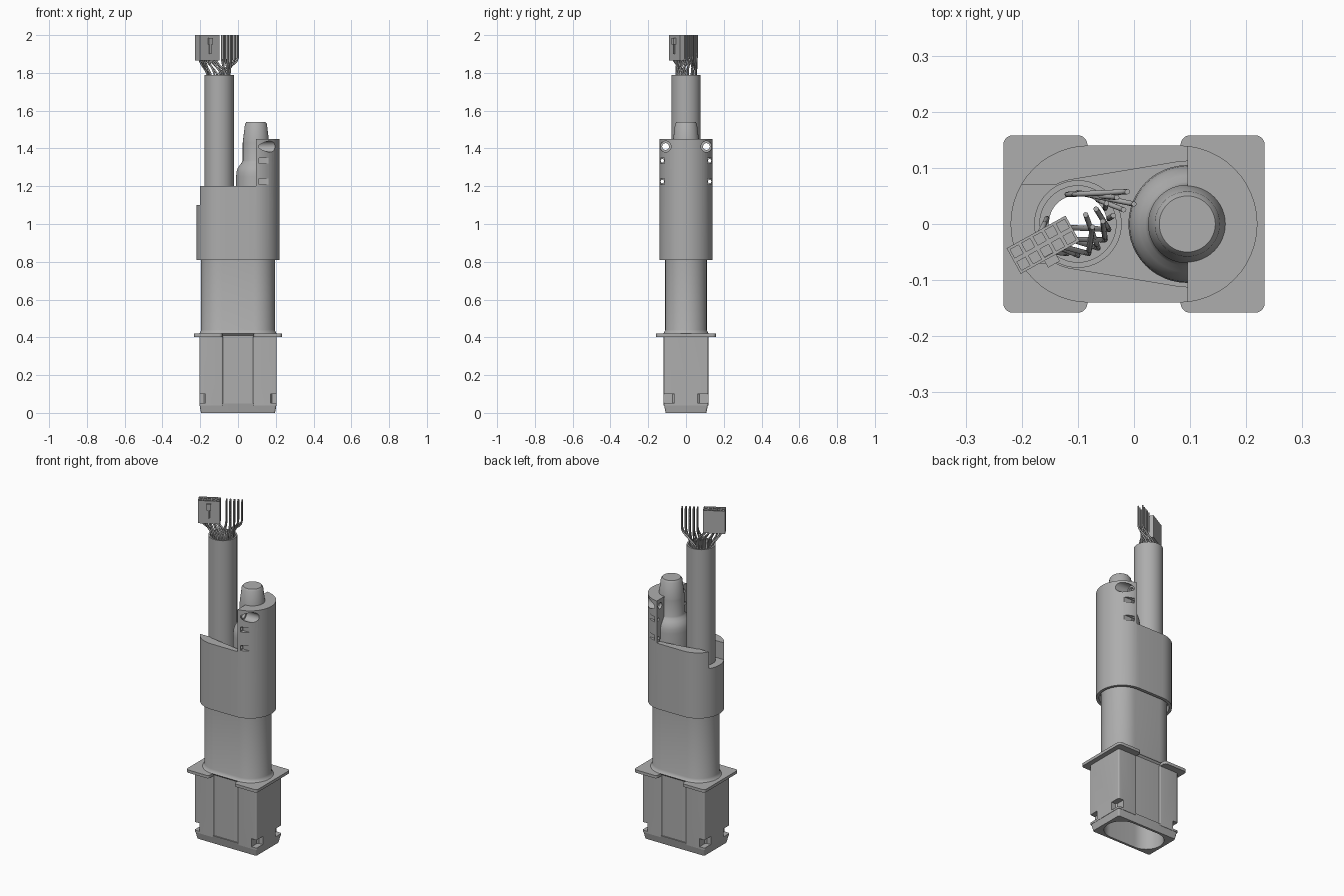
import bpy, bmesh, math
from mathutils import Vector, Matrix

cube = bpy.data.objects.get("Cube")
if cube:
    bpy.data.objects.remove(cube, do_unlink=True)

grey = bpy.data.materials.new("plain grey")
grey.use_nodes = True
COLOUR = (0.42, 0.42, 0.42, 1)
grey.diffuse_color = COLOUR
grey.node_tree.nodes["Principled BSDF"].inputs["Base Color"].default_value = COLOUR


# ---------- helpers ----------
def finish(bm, name):
    bmesh.ops.recalc_face_normals(bm, faces=bm.faces)
    me = bpy.data.meshes.new(name)
    bm.to_mesh(me)
    bm.free()
    ob = bpy.data.objects.new(name, me)
    bpy.context.collection.objects.link(ob)
    me.materials.append(grey)
    return ob


def arc(cx, cy, r, a0, a1, n=24):
    return [(cx + r * math.cos(math.radians(a0 + (a1 - a0) * i / n)),
             cy + r * math.sin(math.radians(a0 + (a1 - a0) * i / n))) for i in range(n + 1)]


def capsule(h, r):
    return arc(h, 0, r, -90, 90) + arc(-h, 0, r, 90, 270)


def rounded(x0, x1, y, r):
    return (arc(x1 - r, y - r, r, 0, 90, 6) + arc(x0 + r, y - r, r, 90, 180, 6)
            + arc(x0 + r, r - y, r, 180, 270, 6) + arc(x1 - r, r - y, r, 270, 360, 6))


def loft(name, rings):
    """Closed solid through (z, outline) rings of equal point count."""
    bm = bmesh.new()
    loops = [[bm.verts.new((x, y, z)) for x, y in pts] for z, pts in rings]
    n = len(loops[0])
    for a, b in zip(loops, loops[1:]):
        for i in range(n):
            j = (i + 1) % n
            bm.faces.new((a[i], a[j], b[j], b[i]))
    bm.faces.new(loops[0])
    bm.faces.new(loops[-1])
    return finish(bm, name)


def prism(name, pts, z0, z1):
    return loft(name, [(z0, pts), (z1, pts)])


def box(name, x0, x1, y0, y1, z0, z1):
    return prism(name, [(x0, y0), (x1, y0), (x1, y1), (x0, y1)], z0, z1)


def disc(cx, r, n=48):
    return arc(cx, 0, r, 0, 360 - 360 / n, n - 1)


def rod_x(r, x0, x1, y, z):
    ob = prism("rod", disc(0, r, 32), 0, x1 - x0)
    ob.data.transform(Matrix.Translation((x0, y, z)) @ Matrix.Rotation(math.pi / 2, 4, "Y"))
    return ob


def cut(ob, cutters):
    for c in cutters:
        m = ob.modifiers.new("cut", "BOOLEAN")
        m.operation, m.solver, m.object = "DIFFERENCE", "EXACT", c
        bpy.context.view_layer.objects.active = ob
        bpy.ops.object.modifier_apply(modifier=m.name)
    for c in cutters:
        bpy.data.objects.remove(c, do_unlink=True)
    return ob


def smooth(ob):
    bpy.ops.object.select_all(action="DESELECT")
    ob.select_set(True)
    bpy.context.view_layer.objects.active = ob
    bpy.ops.object.shade_smooth_by_angle(angle=math.radians(30))


def bore():
    return prism("bore", capsule(0.085, 0.094), -0.1, 0.8)


def cable_hole():
    return prism("hole", disc(-0.1, 0.052), 0.5, 1.3)


parts = []

# ---------- lower body: sleeve flaring into the collar ----------
sleeve = loft("sleeve", [(z, capsule(0.085, r)) for z, r in
              [(0.02, 0.112), (0.41, 0.112), (0.42, 0.122), (0.425, 0.116), (0.44, 0.11), (0.86, 0.11)]])
parts.append(cut(sleeve, [bore(), cable_hole()]))

# bevelled base
base = loft("base", [(0, rounded(-0.196, 0.196, 0.108, 0.01)),
                     (0.05, rounded(-0.205, 0.205, 0.118, 0.01))])
parts.append(cut(base, [bore()]))

# corner housings with notches, and flanges above them
for side, s in (("left", 1), ("right", -1)):
    x0, x1 = sorted((0.08 * s, 0.205 * s))
    housing = prism(side + "_housing", rounded(x0, x1, 0.118, 0.008), 0.04, 0.405)
    notches = []
    for t in (1, -1):
        nx, ny = sorted((0.172 * s, 0.3 * s)), sorted((0.06 * t, 0.3 * t))
        notches.append(box("notch", *nx, *ny, 0.052, 0.1))
    parts.append(cut(housing, [bore()] + notches))
    x0, x1 = sorted((0.083 * s, 0.233 * s))
    flange = prism(side + "_flange", rounded(x0, x1, 0.158, 0.017), 0.403, 0.42)
    parts.append(cut(flange, [bore()]))

# ---------- outer cover with a tall half-round back ----------
cover = prism("cover", capsule(0.08, 0.14), 0.81, 1.45)
pocket = arc(0.095, 0, 0.112, -98, 98) + arc(-0.1, 0, 0.08, 98, 262)
cutters = [
    box("step", -1, 0.095, -1, 1, 1.2, 2),
    prism("skirt", capsule(0.083, 0.122), 0.7, 0.85),
    prism("pocket", pocket, 1.1, 1.21),
    box("slot", -1, -0.13, -0.07, 0.07, 1.1, 1.3),
    cable_hole(),
]
# screw bores and nut pockets on both edges
for t in (1, -1):
    cutters += [rod_x(0.018, 0, 0.4, 0.108 * t, 1.41), rod_x(0.029, 0.112, 0.4, 0.108 * t, 1.41)]
    for z in (1.335, 1.225):
        y0, y1 = sorted((0.113 * t, 0.1385 * t))
        cutters += [box("nut", 0.112, 0.4, y0, y1, z - 0.015, z + 0.015),
                    rod_x(0.009, 0, 0.4, 0.125 * t, z)]
parts.append(cut(cover, cutters))

# ---------- plug with rounded shoulder and tapered nose ----------
profile = [(1.05, 0.105), (1.25, 0.105), (1.275, 0.103), (1.295, 0.097), (1.312, 0.086),
           (1.325, 0.075), (1.335, 0.07), (1.43, 0.07), (1.44, 0.069), (1.53, 0.058), (1.541, 0.05)]
parts.append(loft("plug", [(z, disc(0.095, r)) for z, r in profile]))

# ---------- cable conduit ----------
conduit = prism("conduit", disc(-0.1, 0.078), 1.06, 1.79)
parts.append(cut(conduit, [prism("inner", disc(-0.1, 0.068), 1.12, 2), cable_hole()]))

# ---------- connector: ten sockets and a latch ----------
turn = Matrix.Translation((-0.162, -0.037, 0)) @ Matrix.Rotation(math.radians(29), 4, "Z")
connector = box("connector", -0.06, 0.06, -0.026, 0.026, 1.865, 2)
sockets = [((i - 2) * 0.0235, j * 0.0125) for i in range(5) for j in (-1, 1)]
connector = cut(connector, [box("socket", x - 0.0085, x + 0.0085, y - 0.0085, y + 0.0085, 1.93, 2.1)
                            for x, y in sockets])
latch = box("connector_latch", -0.012, 0.012, -0.04, -0.02, 1.95, 1.985)
rail = box("connector_rail", -0.005, 0.005, -0.034, -0.02, 1.9, 1.96)
for ob in (connector, latch, rail):
    ob.data.transform(turn)
    parts.append(ob)

# ---------- wires: half into the connector, half loose ----------
loose_turn = Matrix.Translation((-0.043, 0.026, 0)) @ Matrix.Rotation(math.radians(29), 4, "Z")


def wires(name, place, top, start_angle):
    cu = bpy.data.curves.new(name, "CURVE")
    cu.dimensions = "3D"
    cu.bevel_depth, cu.bevel_resolution, cu.resolution_u = 0.0048, 2, 6
    cu.use_fill_caps = True
    for k, (x, y) in enumerate(sockets):
        end = place @ Vector((x * 0.9, y, 0))
        a = math.radians(start_angle + 20 * k)
        foot = Vector((-0.1 + 0.056 * math.cos(a), 0.056 * math.sin(a), 0))
        sp = cu.splines.new("BEZIER")
        sp.bezier_points.add(2)
        for p, (xy, z, h) in zip(sp.bezier_points, [(foot, 1.68, 0.04), (foot.lerp(end, 0.12), 1.78, 0.035),
                                                   (end, 1.88, 0.035)]):
            p.co = (xy.x, xy.y, z)
            p.handle_left, p.handle_right = (xy.x, xy.y, z - h), (xy.x, xy.y, z + h)
        sp.bezier_points.add(1)
        p = sp.bezier_points[-1]
        p.co = (end.x, end.y, top)
        p.handle_left, p.handle_right = (end.x, end.y, top - 0.02), (end.x, end.y, top + 0.02)
    ob = bpy.data.objects.new(name, cu)
    bpy.context.collection.objects.link(ob)
    cu.materials.append(grey)


wires("connector_wires", turn, 1.9, 170)
wires("loose_wires", loose_turn, 2.0, -70)

for ob in parts:
    smooth(ob)
